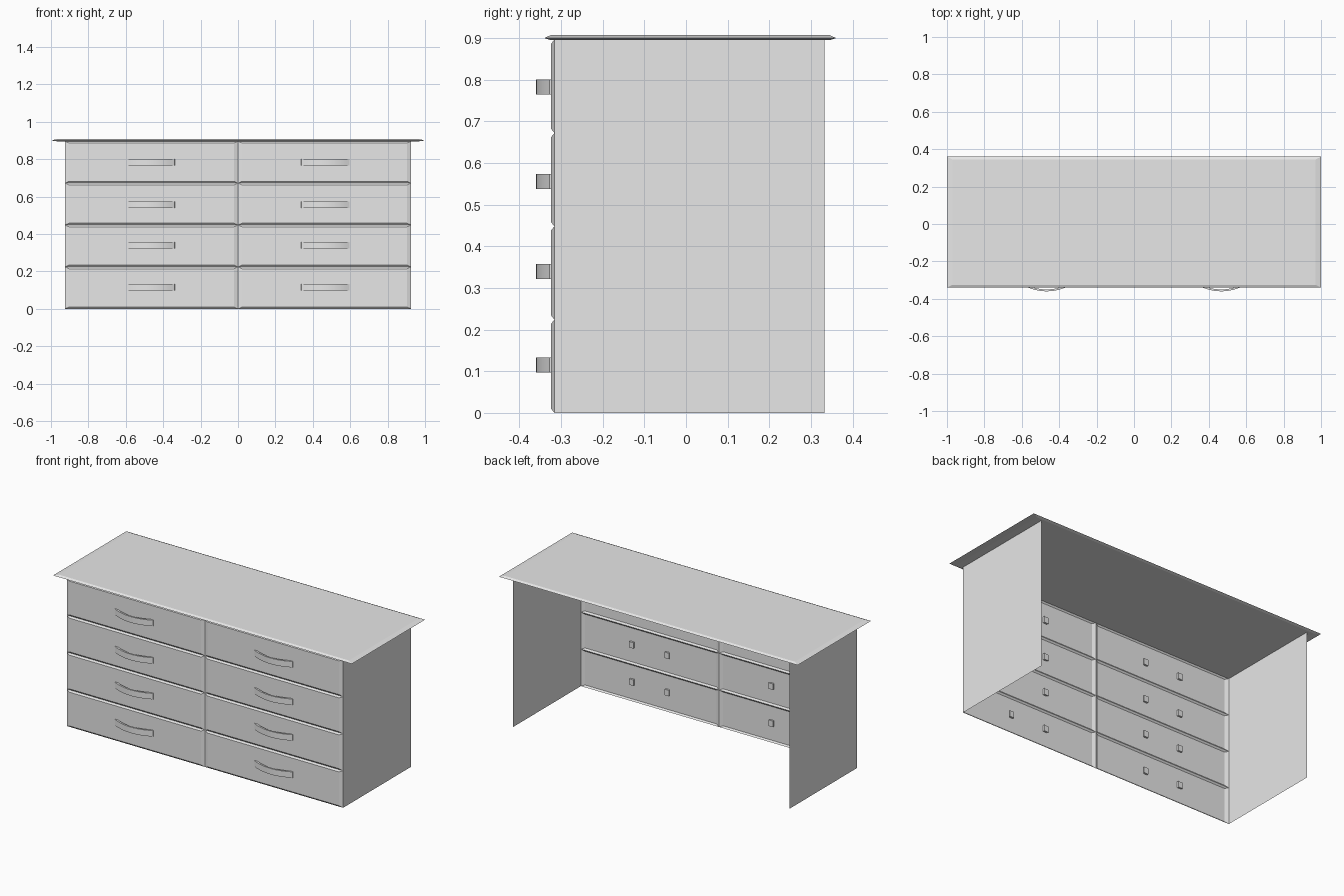
import bpy, bmesh

if "Cube" in bpy.data.objects:
    bpy.data.objects.remove(bpy.data.objects["Cube"])

grey = bpy.data.materials.new("light grey")
grey.diffuse_color = (0.8, 0.8, 0.8, 1)
grey.use_nodes = True
grey.node_tree.nodes["Principled BSDF"].inputs["Base Color"].default_value = grey.diffuse_color


def make(name, build, smooth=None):
    bm = bmesh.new()
    build(bm)
    me = bpy.data.meshes.new(name)
    bm.to_mesh(me)
    bm.free()
    me.materials.append(grey)
    ob = bpy.data.objects.new(name, me)
    bpy.context.collection.objects.link(ob)
    if smooth:
        bpy.ops.object.select_all(action='DESELECT')
        ob.select_set(True)
        bpy.context.view_layer.objects.active = ob
        bpy.ops.object.shade_smooth_by_angle(angle=smooth)
    return ob


def bridge(bm, a, b):
    n = len(a)
    for i in range(n):
        j = (i + 1) % n
        bm.faces.new((a[i], a[j], b[j], b[i]))


# Table top: thin slab with a bevelled rim
def table_top(bm):
    rings = []
    for z, dx, dy in ((0.895, 0.035, 0.015), (0.9, 0, 0), (0.907, 0.03, 0.015)):
        x, y0, y1 = 1 - dx, -0.34 + dy, 0.36 - dy
        rings.append([bm.verts.new((px, py, z)) for px, py in
                      ((-x, y0), (x, y0), (x, y1), (-x, y1))])
    bridge(bm, rings[0], rings[1])
    bridge(bm, rings[1], rings[2])
    bm.faces.new(rings[0][::-1])
    bm.faces.new(rings[2])


# Side panel: single sheet, the back of the cabinet is open
def side_panel(s):
    def build(bm):
        pts = [(s * 0.925, -0.316, 0), (s * 0.925, 0.333, 0),
               (s * 0.925, 0.333, 0.896), (s * 0.925, -0.316, 0.896)]
        bm.faces.new([bm.verts.new(p) for p in pts[::s]])
    return build


# Drawer front: open shallow sheet with chamfered border
def drawer_front(x0, x1, z0, z1):
    def build(bm):
        def ring(y, ix, iz):
            return [bm.verts.new((x, y, z)) for x, z in
                    ((x0 + ix, z0 + iz), (x1 - ix, z0 + iz),
                     (x1 - ix, z1 - iz), (x0 + ix, z1 - iz))]
        outer, inner = ring(-0.316, 0, 0), ring(-0.324, 0.022, 0.01)
        bridge(bm, outer, inner)
        bm.faces.new(inner)
    return build


# Handle: bowed bar whose square ends pass through the drawer front
def handle(cx, cz):
    def build(bm):
        xs = [-0.128 + 0.256 * i / 12 for i in range(13)]
        outer = [(x, -0.36 + 2 * x * x) for x in xs]
        inner = [(x * 0.82, -0.35 + 2.2 * (x * 0.82) ** 2) for x in xs]
        outer = [(-0.135, -0.313)] + outer + [(0.135, -0.313)]
        inner = [(-0.105, -0.313)] + inner + [(0.105, -0.313)]
        rings = []
        for o, i in zip(outer, inner):
            rings.append([bm.verts.new((cx + x, y, cz + z)) for (x, y), z in
                          ((o, -0.018), (o, 0.018), (i, 0.018), (i, -0.018))])
        for a, b in zip(rings, rings[1:]):
            bridge(bm, a, b)
        bm.faces.new(rings[0])
        bm.faces.new(rings[-1][::-1])
        bmesh.ops.recalc_face_normals(bm, faces=bm.faces)
    return build


make("table_top", table_top)
for s, side in ((-1, "left"), (1, "right")):
    make(f"side_panel_{side}", side_panel(s))
    x0, x1 = sorted((0, s * 0.925))
    for r, hz in enumerate((0.115, 0.34, 0.556, 0.783)):
        h = 0.896 / 4
        make(f"drawer_front_{side}_{r + 1}", drawer_front(x0, x1, r * h, (r + 1) * h))
        make(f"handle_{side}_{r + 1}", handle(s * 0.467, hz), 0.6)
